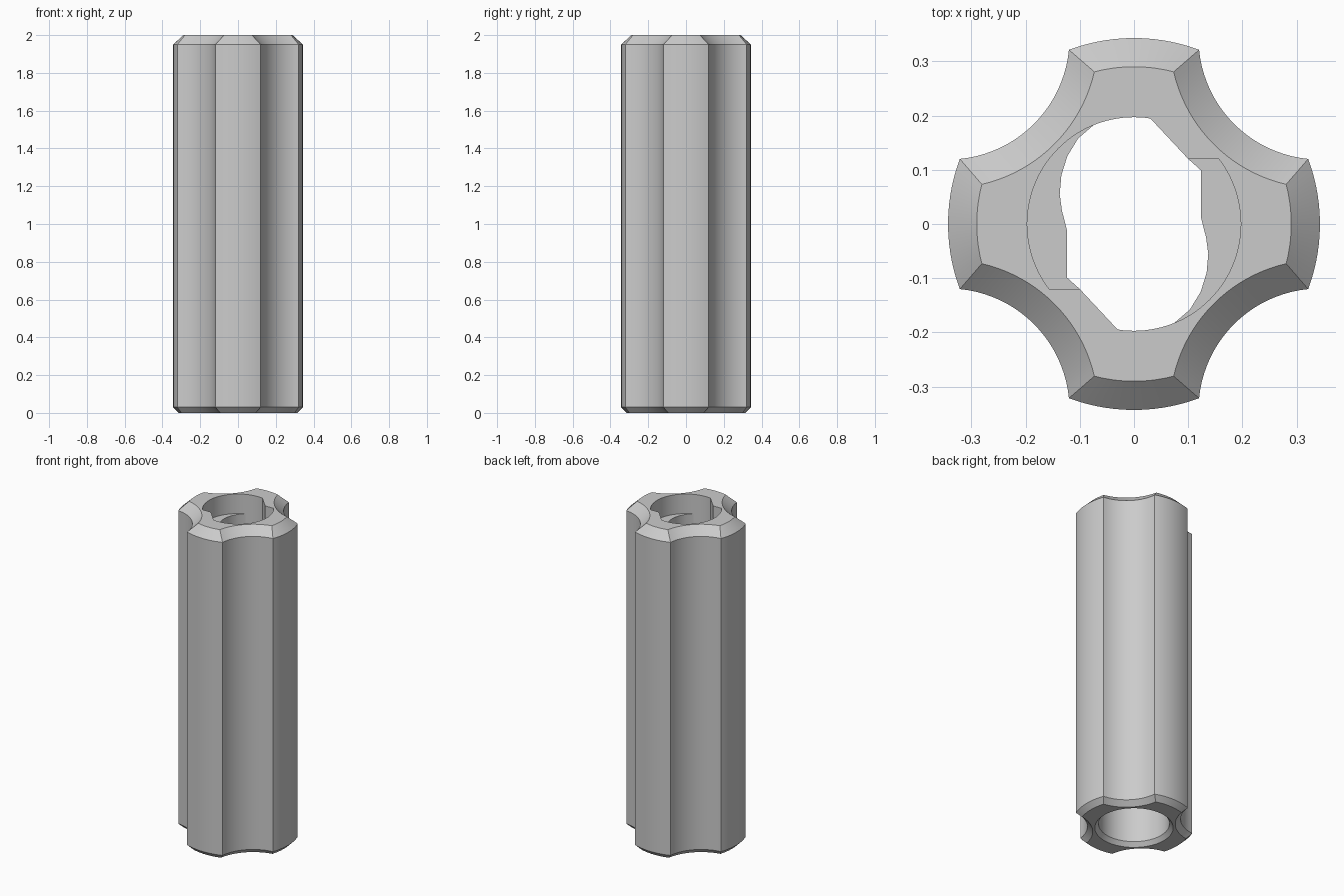
import bpy, bmesh, math
from mathutils import Vector

cube = bpy.data.objects.get("Cube")
if cube:
    bpy.data.objects.remove(cube, do_unlink=True)

R, BORE = 0.343, 0.197            # outer and bore radii
FLUTE_POS, FLUTE_R = 0.343, 0.224  # flute axis offset and radius

grey = bpy.data.materials.new("plain grey")
grey.use_nodes = True
colour = (0.6, 0.6, 0.6, 1)
grey.diffuse_color = colour
grey.node_tree.nodes["Principled BSDF"].inputs["Base Color"].default_value = colour


def finish(name, bm, angle=25):
    bmesh.ops.recalc_face_normals(bm, faces=bm.faces)
    mesh = bpy.data.meshes.new(name)
    bm.to_mesh(mesh)
    bm.free()
    obj = bpy.data.objects.new(name, mesh)
    bpy.context.collection.objects.link(obj)
    mesh.materials.append(grey)
    bpy.ops.object.select_all(action='DESELECT')
    obj.select_set(True)
    bpy.context.view_layer.objects.active = obj
    bpy.ops.object.shade_smooth_by_angle(angle=math.radians(angle))
    return obj


def fluted_outline(inset, lobe_steps=14, flute_steps=20):
    """Four-lobed outline, offset inwards by inset."""
    r, fr, c = R - inset, FLUTE_R + inset, FLUTE_POS * math.sqrt(2)
    a = math.pi / 4 - math.acos((r * r + c * c - fr * fr) / (2 * r * c))
    centre = Vector((FLUTE_POS, FLUTE_POS))
    end = Vector((r * math.cos(a), r * math.sin(a))) - centre
    start = math.atan2(end.y, end.x) % (2 * math.pi)
    span = 2 * (1.25 * math.pi - start)
    quarter = [Vector((r * math.cos(t), r * math.sin(t)))
               for t in (-a + 2 * a * i / lobe_steps for i in range(lobe_steps))]
    for i in range(flute_steps):
        t = start + span * i / flute_steps
        quarter.append(centre + fr * Vector((math.cos(t), math.sin(t))))
    pts = []
    for q in range(4):
        cs, sn = ((1, 0), (0, 1), (-1, 0), (0, -1))[q]
        pts += [Vector((p.x * cs - p.y * sn, p.x * sn + p.y * cs)) for p in quarter]
    return pts


def circle(radius):
    return [p.normalized() * radius for p in fluted_outline(0)]


# Fluted sleeve: closed loft over the outside, rim, bore and base
sections = [
    (fluted_outline(0.03), 0), (fluted_outline(0), 0.03),
    (fluted_outline(0), 1.95), (fluted_outline(0.053), 2),
    (circle(BORE), 2), (circle(BORE), 0.025), (circle(0.218), 0),
]
bm = bmesh.new()
rings = [[bm.verts.new((p.x, p.y, z)) for p in pts] for pts, z in sections]
for k, lower in enumerate(rings):
    upper = rings[(k + 1) % len(rings)]
    for i in range(len(lower)):
        j = (i + 1) % len(lower)
        bm.faces.new((lower[i], lower[j], upper[j], upper[i]))
finish("fluted_sleeve", bm)


def arc(radius, start, stop, steps):
    return [(radius * math.cos(t), radius * math.sin(t)) for t in
            (math.radians(start + (stop - start) * i / steps) for i in range(steps + 1))]


def prism(name, outline, z0, z1, sign):
    bm = bmesh.new()
    face = bm.faces.new([bm.verts.new((sign * x, sign * y, z0)) for x, y in outline])
    up = bmesh.ops.extrude_face_region(bm, geom=[face])["geom"]
    bmesh.ops.translate(bm, vec=(0, 0, z1 - z0),
                        verts=[v for v in up if isinstance(v, bmesh.types.BMVert)])
    finish(name, bm)


# Locking lugs inside the bore: a sunken shelf and a stop flush with the rim
shelf = [(0.1, 0.12), (0.124, 0.0985), (0.124, 0.01), (0.133, -0.025),
         (0.137, -0.055), (0.134, -0.09), (0.123, -0.125), (0.103, -0.158),
         (0.075, -0.182)] + arc(0.199, -67, 37.1, 28)
stop = [(0.029, 0.196), (0.1, 0.12)] + arc(0.198, 37.4, 81.3, 12)
for side, sign in (("left", 1), ("right", -1)):
    prism(side + "_lug_shelf", shelf, 1.76, 1.88, sign)
    prism(side + "_lug_stop", stop, 1.76, 2.0, sign)
